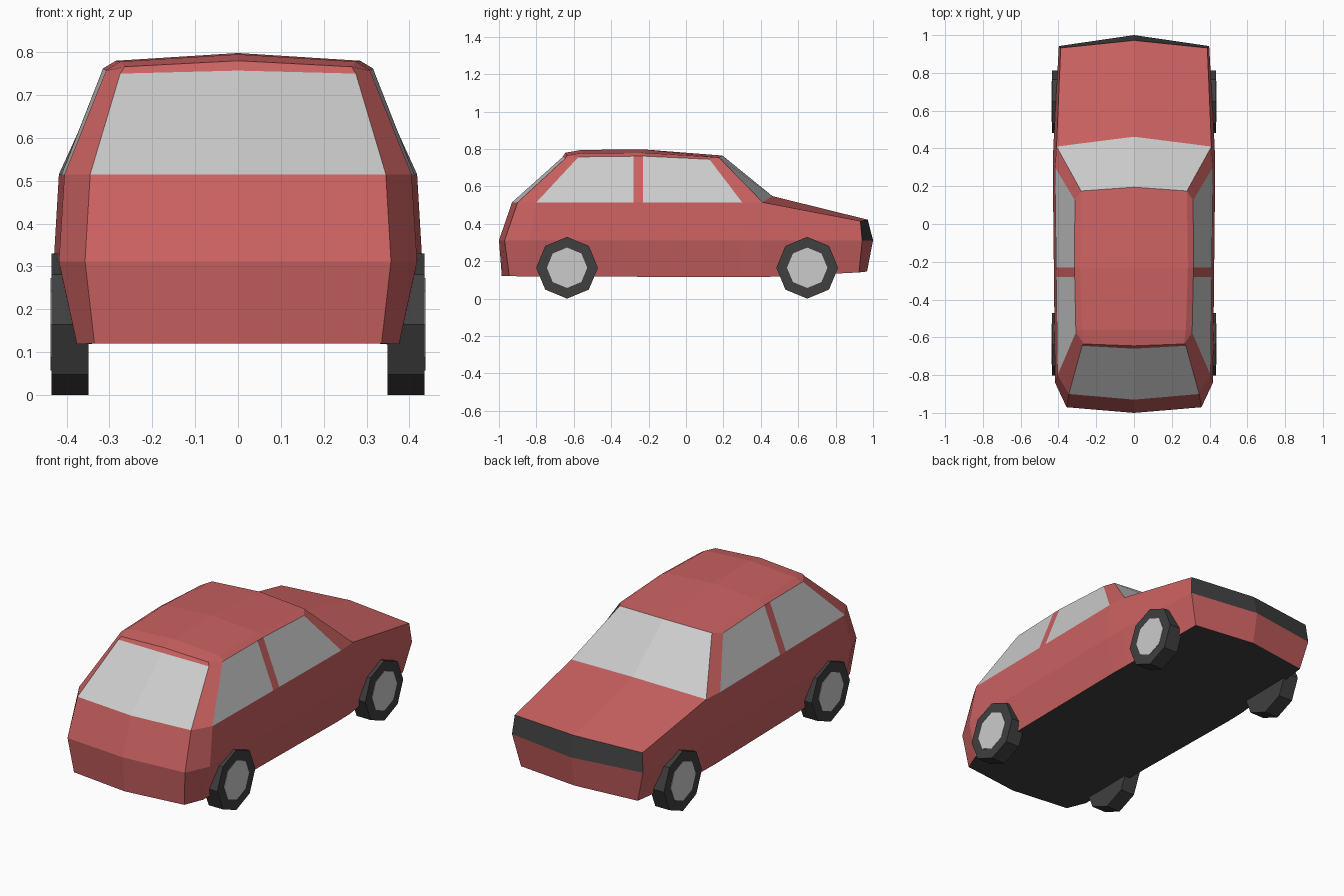
import bpy, bmesh, math
from mathutils import Vector

if "Cube" in bpy.data.objects:
    bpy.data.objects.remove(bpy.data.objects["Cube"])


def material(name, rgb):
    m = bpy.data.materials.new(name)
    m.diffuse_color = (*rgb, 1)
    m.use_nodes = True
    m.node_tree.nodes["Principled BSDF"].inputs["Base Color"].default_value = m.diffuse_color
    return m


RED = material("red_paint", (0.6, 0.12, 0.12))
BLACK = material("black_trim", (0.05, 0.05, 0.05))
RUBBER = material("rubber", (0.05, 0.05, 0.05))


def pts(*coords):
    return [Vector(c) for c in coords]


def strip(a, b):
    return [[a[i], a[i + 1], b[i + 1], b[i]] for i in range(len(a) - 1)]


def panel(name, faces, mat=None):
    """Right-hand half shell, faces turned outward, mirrored to the left."""
    bm = bmesh.new()
    for f in faces:
        bm.faces.new([bm.verts.new(p) for p in f])
    bmesh.ops.remove_doubles(bm, verts=bm.verts, dist=0.0005)
    bm.normal_update()
    for f in bm.faces:
        if f.normal.dot(f.calc_center_median() - Vector((0, 0, 0.3))) < 0:
            f.normal_flip()
    me = bpy.data.meshes.new(name)
    bm.to_mesh(me)
    bm.free()
    ob = bpy.data.objects.new(name, me)
    bpy.context.collection.objects.link(ob)
    if mat:
        me.materials.append(mat)
    ob.modifiers.new("mirror", 'MIRROR')
    return ob


# Half outlines from rear centre, around the side, to the nose centre
floor = pts((0, -.985, .12), (.335, -.945, .12), (.376, -.84, .119), (.392, .30, .115),
            (.390, .41, .115), (.355, .925, .14), (0, .968, .145))
crease = pts((0, -1, .312), (.357, -.97, .312), (.418, -.84, .312), (.43, .30, .312),
             (.427, .41, .312), (.398, .942, .312), (0, 1, .312))
sill = pts((0, -.93, .515), (.345, -.90, .515), (.405, -.80, .515), (.418, .30, .515),
           (.41, .41, .515), (.388, .932, .415), (0, .972, .422))
cowl = Vector((0, .462, .548))

# Roof: centre line, shoulder and gutter, rear to front
ridge = pts((0, -.645, .78), (0, -.56, .795), (0, -.23, .798), (0, .195, .765))
shoulder = pts((.265, -.635, .766), (.275, -.56, .778), (.285, -.23, .78), (.28, .175, .755))
gutter = pts((.308, -.575, .757), (.308, -.56, .758), (.315, -.23, .762), (.313, .125, .745))
lip = pts((0, -.66, .757), (.275, -.645, .75))


# Side window corners and the pillar between the panes
def pillar(y):
    low, high = sill[2].lerp(sill[3], (y + .8) / 1.1), gutter[1].lerp(gutter[2], (y + .56) / .33)
    return low, high


b1, t1 = pillar(-.28)
b2, t2 = pillar(-.23)

# Painted shell
faces = strip(floor, crease) + strip(crease[:-1], sill[:-1])
faces += [[sill[4], cowl, sill[6], sill[5]]]
faces += strip(ridge, shoulder) + strip(shoulder, gutter)
faces += [[lip[0], lip[1], shoulder[0], ridge[0]], [lip[1], gutter[0], shoulder[0]]]
faces += [[sill[1], sill[2], gutter[0], lip[1]]]
faces += [[sill[3], sill[4], shoulder[3], gutter[3]]]
faces += [[b1, b2, t2, t1]]
panel("body_shell", faces, RED)

# Nose trim and underside
panel("nose_band", strip(crease[5:], sill[5:]), BLACK)
panel("underbody", [floor], BLACK)

# Glass
panel("windscreen", [[cowl, sill[4], shoulder[3], ridge[3]]])
panel("rear_window", [[sill[0], sill[1], lip[1], lip[0]]])
panel("rear_side_window", [[sill[2], b1, t1, gutter[1], gutter[0]]])
panel("front_side_window", [[b2, sill[3], gutter[3], t2]])


# Eight-sided wheels with pale hub discs
def octagon(name, x, y, radius, depth, mat=None):
    bm = bmesh.new()
    bmesh.ops.create_cone(bm, cap_ends=True, segments=8, radius1=radius, radius2=radius, depth=depth)
    me = bpy.data.meshes.new(name)
    bm.to_mesh(me)
    bm.free()
    ob = bpy.data.objects.new(name, me)
    ob.rotation_euler = (0, math.pi / 2, 0)
    ob.location = (x, y, .165)
    bpy.context.collection.objects.link(ob)
    if mat:
        me.materials.append(mat)


for side in (-1, 1):
    for end, y in (("rear", -.636), ("front", .648)):
        octagon(end + "_tyre", side * .392, y, .165, .086, RUBBER)
        octagon(end + "_hub", side * .427, y, .108, .02)
